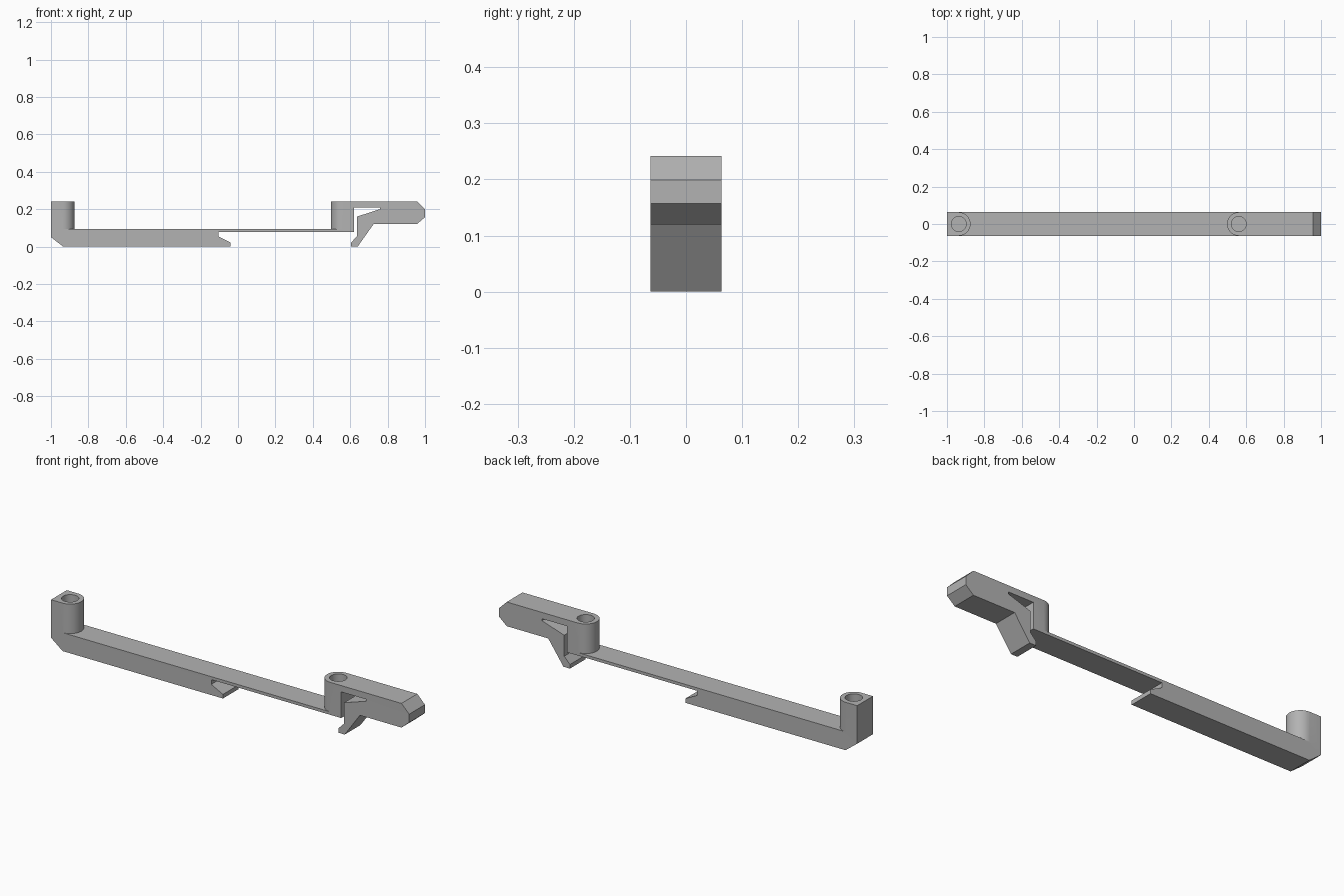
import bpy, bmesh, math
from mathutils import Vector

cube = bpy.data.objects.get("Cube")
if cube:
    bpy.data.objects.remove(cube, do_unlink=True)

HALF = 0.063       # half the bar width, also the post radius
TOP = 0.242
FLOOR = 0.093      # upper face of the arm
POST_L, POST_R = -0.937, 0.56
SIDES = 32

grey = bpy.data.materials.new("plain grey")
grey.use_nodes = True
colour = (0.45, 0.45, 0.45, 1)
grey.diffuse_color = colour
grey.node_tree.nodes["Principled BSDF"].inputs["Base Color"].default_value = colour


def prism(name, points, offset):
    """Extrude a closed outline into a solid."""
    bm = bmesh.new()
    face = bm.faces.new([bm.verts.new(p) for p in points])
    grown = bmesh.ops.extrude_face_region(bm, geom=[face])["geom"]
    verts = [g for g in grown if isinstance(g, bmesh.types.BMVert)]
    bmesh.ops.translate(bm, verts=verts, vec=Vector(offset))
    bmesh.ops.recalc_face_normals(bm, faces=bm.faces)
    mesh = bpy.data.meshes.new(name)
    bm.to_mesh(mesh)
    bm.free()
    obj = bpy.data.objects.new(name, mesh)
    bpy.context.collection.objects.link(obj)
    mesh.materials.append(grey)
    return obj


def arc(cx, radius, start, sweep, steps, z):
    return [(cx + radius * math.cos(start + sweep * i / SIDES * 2),
             radius * math.sin(start + sweep * i / SIDES * 2), z)
            for i in range(steps)]


def combine(target, tool, operation):
    mod = target.modifiers.new(operation.lower(), 'BOOLEAN')
    mod.operation = operation
    mod.solver = 'EXACT'
    mod.object = tool
    bpy.context.view_layer.objects.active = target
    bpy.ops.object.modifier_apply(modifier=mod.name)
    bpy.data.objects.remove(tool, do_unlink=True)


# Side outline: long arm, catch lip, thin strip, hooked latch and end block
outline = [
    (-1, 0.05), (-0.935, 0), (-0.04, 0), (-0.04, 0.021), (-0.105, 0.054),
    (-0.105, 0.078), (0.62, 0.078), (0.62, 0.21), (0.76, 0.21), (0.76, 0.2),
    (0.636, 0.16), (0.636, 0.054), (0.604, 0.021), (0.604, 0), (0.64, 0),
    (0.725, 0.12), (0.957, 0.12), (1, 0.157), (1, 0.199), (0.957, TOP),
    (POST_R, TOP), (POST_R, FLOOR), (POST_L, FLOOR), (POST_L, TOP), (-1, TOP),
]
body = prism("clip_arm", [(x, -HALF, z) for x, z in outline], (0, 2 * HALF, 0))

# Rounded post fronts facing each other, then blind screw holes
for cx, start in ((POST_L, -math.pi / 2), (POST_R, math.pi / 2)):
    base = FLOOR - 0.008
    rounded = prism("post_round", arc(cx, HALF, start, math.pi, SIDES // 2 + 1, base),
                    (0, 0, TOP - base))
    combine(body, rounded, 'UNION')
for cx in (POST_L, POST_R):
    hole = prism("hole_cutter", arc(cx, 0.04, 0, math.pi, SIDES, FLOOR),
                 (0, 0, TOP))
    hole.hide_render = True
    combine(body, hole, 'DIFFERENCE')

# Smooth the round walls, keep the corners crisp
bpy.ops.object.select_all(action='DESELECT')
body.select_set(True)
bpy.context.view_layer.objects.active = body
bpy.ops.object.shade_smooth_by_angle(angle=math.radians(25))
